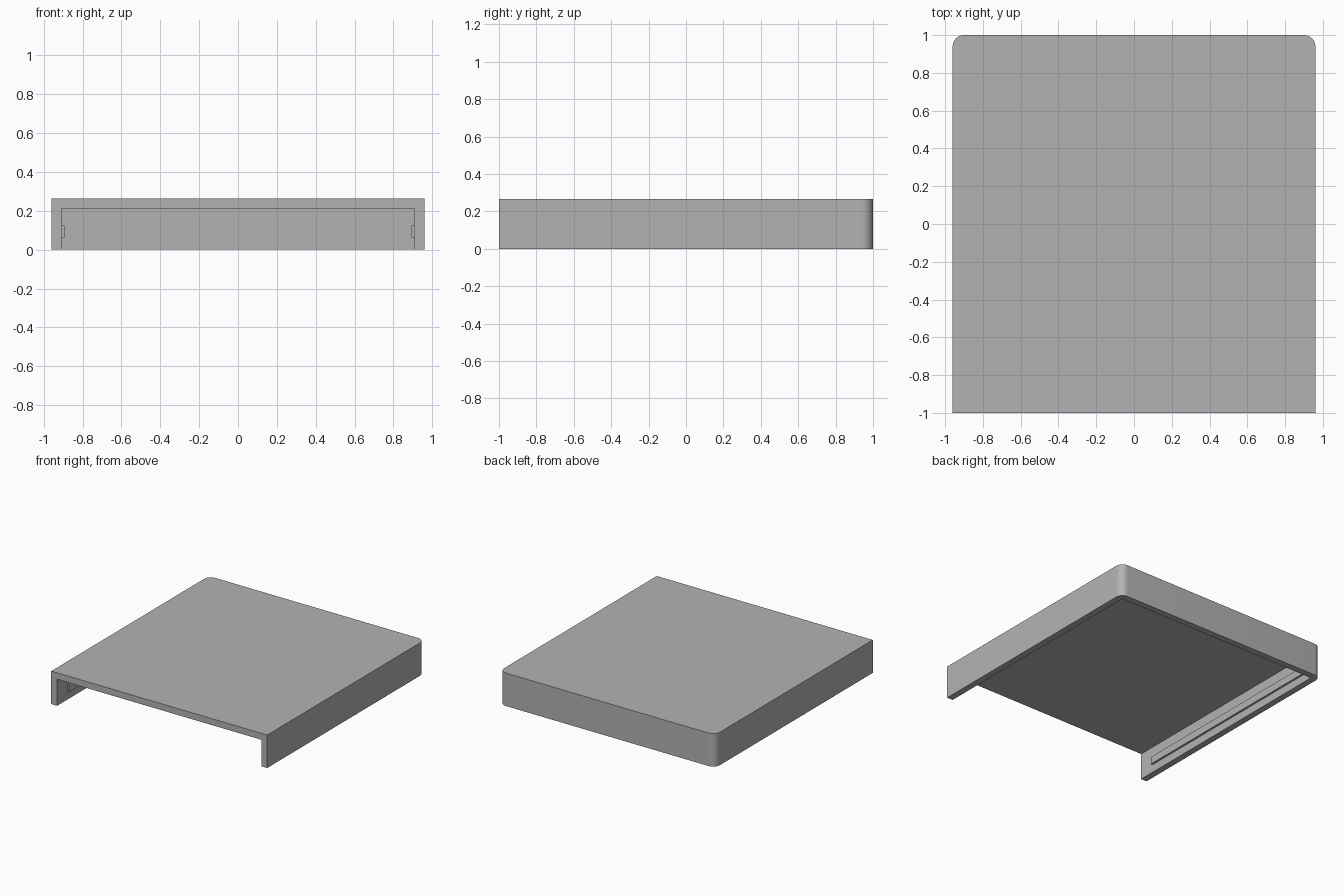
import bpy
import bmesh
from mathutils import Vector

# Overall dimensions
HALF_W, HALF_L, HEIGHT = 0.96, 1.0, 0.265
WALL, CORNER = 0.052, 0.06
INNER_W = HALF_W - WALL
INNER_BACK = HALF_L - WALL

cube = bpy.data.objects.get("Cube")
if cube:
    bpy.data.objects.remove(cube, do_unlink=True)

grey = bpy.data.materials.new("plain grey")
grey.use_nodes = True
colour = (0.45, 0.45, 0.45, 1)
grey.diffuse_color = colour
grey.node_tree.nodes["Principled BSDF"].inputs["Base Color"].default_value = colour


def make_box(name, low, high, rounded_back=False):
    """Box between two corners, optionally with rounded upright back edges."""
    low, high = Vector(low), Vector(high)
    bm = bmesh.new()
    bmesh.ops.create_cube(bm, size=1)
    for v in bm.verts:
        v.co = Vector(h if c > 0 else l for c, l, h in zip(v.co, low, high))
    if rounded_back:
        edges = [e for e in bm.edges if all(v.co.y == high.y for v in e.verts)
                 and e.verts[0].co.x == e.verts[1].co.x]
        bmesh.ops.bevel(bm, geom=edges, offset=CORNER, segments=10,
                        profile=0.5, affect='EDGES')
    mesh = bpy.data.meshes.new(name)
    bm.to_mesh(mesh)
    bm.free()
    mesh.materials.append(grey)
    obj = bpy.data.objects.new(name, mesh)
    bpy.context.collection.objects.link(obj)
    return obj


# Cover: rounded block hollowed from below and open at the front
cover = make_box("cover", (-HALF_W, -HALF_L, 0), (HALF_W, HALF_L, HEIGHT), True)
cutter = make_box("hollow_cutter", (-INNER_W, -HALF_L - 0.2, -0.2),
                  (INNER_W, INNER_BACK, HEIGHT - WALL))
cutter.hide_render = True
hollow = cover.modifiers.new("hollow", 'BOOLEAN')
hollow.operation = 'DIFFERENCE'
hollow.solver = 'EXACT'
hollow.object = cutter

bpy.ops.object.select_all(action='DESELECT')
bpy.context.view_layer.objects.active = cover
cover.select_set(True)
bpy.ops.object.modifier_apply(modifier="hollow")
bpy.data.objects.remove(cutter, do_unlink=True)
bpy.ops.object.shade_smooth_by_angle()

# Slide rails along the inside of both side walls
for side, name in ((1, "left_rail"), (-1, "right_rail")):
    xs = sorted((side * (INNER_W - 0.016), side * (INNER_W + 0.01)))
    make_box(name, (xs[0], -0.87, 0.064), (xs[1], INNER_BACK + 0.01, 0.124))
